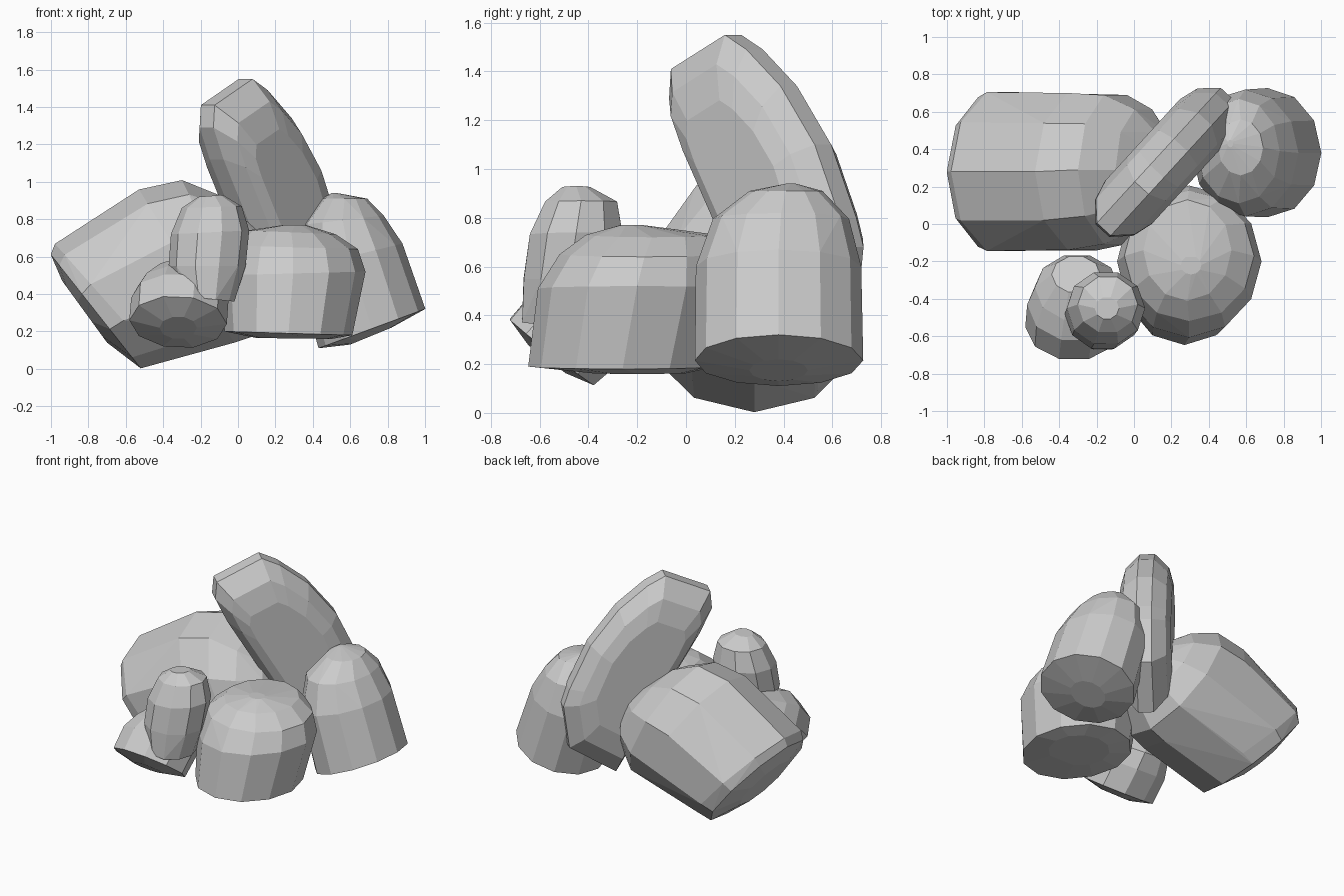
import bpy, bmesh, math, random
from mathutils import Vector

if "Cube" in bpy.data.objects:
    bpy.data.objects.remove(bpy.data.objects["Cube"])

random.seed(4)


def hull_object(name, points):
    """Flat-shaded convex boulder from a cloud of section points."""
    bm = bmesh.new()
    verts = [bm.verts.new(p) for p in points]
    res = bmesh.ops.convex_hull(bm, input=verts)
    junk = {g for g in res["geom_interior"] + res["geom_unused"]
            if isinstance(g, bmesh.types.BMVert) and g.is_valid}
    bmesh.ops.delete(bm, geom=list(junk), context='VERTS')
    bmesh.ops.dissolve_limit(bm, angle_limit=math.radians(4),
                             verts=bm.verts[:], edges=bm.edges[:])
    bmesh.ops.recalc_face_normals(bm, faces=bm.faces[:])
    mesh = bpy.data.meshes.new(name)
    bm.to_mesh(mesh)
    bm.free()
    obj = bpy.data.objects.new(name, mesh)
    bpy.context.collection.objects.link(obj)
    return obj


def boulder(name, rings, sides=12, rough=0.006):
    """Each ring: left x, left z, right x, right z, centre y, half depth, z tilt."""
    points = []
    for lx, lz, rx, rz, cy, hy, tilt in rings:
        mid = Vector(((lx + rx) / 2, cy, (lz + rz) / 2))
        across = Vector(((rx - lx) / 2, 0, (rz - lz) / 2))
        depth = Vector((0, hy, tilt))
        for i in range(sides):
            a = math.tau * i / sides
            wobble = 1 + random.uniform(-rough, rough)
            points.append(mid + (across * math.cos(a) + depth * math.sin(a)) * wobble)
    return hull_object(name, points)


# Large boulder on the left, blunt end facing down and left
boulder("large_left_boulder", [
    (-.94, .47, -.70, .14, .28, .22, 0),
    (-1.00, .61, -.52, .003, .28, .42, 0),
    (-.98, .67, -.42, .04, .28, .445, 0),
    (-.53, .96, -.02, .14, .28, .44, 0),
    (-.30, 1.01, .10, .18, .29, .42, 0),
    (-.10, .93, .20, .33, .29, .34, 0),
    (.05, .82, .24, .50, .30, .20, 0),
], sides=10)

# Rounded boulder on the right
boulder("right_boulder", [
    (.60, .13, .82, .22, .38, .12, 0),
    (.43, .11, 1.00, .32, .38, .345, 0),
    (.31, .53, .88, .67, .38, .34, 0),
    (.34, .77, .78, .82, .39, .28, 0),
    (.45, .91, .69, .91, .41, .15, 0),
    (.50, .94, .53, .94, .43, .02, 0),
])

# Rounded boulder in front
boulder("front_boulder", [
    (.10, .165, .50, .16, -.20, .20, 0),
    (-.07, .20, .61, .18, -.26, .385, 0),
    (-.09, .50, .68, .52, -.20, .405, 0),
    (-.05, .66, .64, .64, -.17, .35, 0),
    (.05, .74, .52, .72, -.14, .27, 0),
    (.25, .77, .36, .77, -.22, .05, 0),
])

# Small upright stone
boulder("small_upright_stone", [
    (-.31, .39, -.02, .36, -.50, .18, 0),
    (-.37, .55, .04, .55, -.48, .195, 0),
    (-.36, .72, .06, .74, -.45, .20, 0),
    (-.30, .86, .02, .87, -.43, .155, 0),
    (-.21, .92, -.08, .93, -.45, .06, 0),
], sides=10)

# Small tilted stone at the front left
boulder("small_low_stone", [
    (-.42, .22, -.22, .22, -.57, .08, -.06),
    (-.58, .26, -.06, .24, -.55, .18, -.14),
    (-.57, .38, -.05, .36, -.43, .20, -.14),
    (-.53, .45, -.08, .43, -.34, .18, -.11),
    (-.44, .53, -.18, .52, -.27, .10, -.06),
], sides=10)

# Tall leaning slab: side outline (along, height), narrowed towards both faces
outline = [(-.13, 1.41), (.17, 1.55), (.29, 1.49), (.48, 1.34), (.67, 1.10),
           (.81, .80), (.85, .68), (.81, .38), (.50, .18), (.23, .70),
           (-.06, 1.12), (-.14, 1.29)]
heading = math.radians(47.5)
along = Vector((math.cos(heading), math.sin(heading), 0))
normal = Vector((math.sin(heading), -math.cos(heading), 0))
centre = Vector((.37, .88))
slab = []
for offset, scale in ((-.17, .60), (-.14, .82), (-.05, 1), (.05, 1), (.14, .82), (.17, .60)):
    for p in outline:
        q = centre + (Vector(p) - centre) * scale
        slab.append(along * q.x + normal * (offset - .10) + Vector((0, 0, q.y)))
hull_object("tall_slab", slab)
